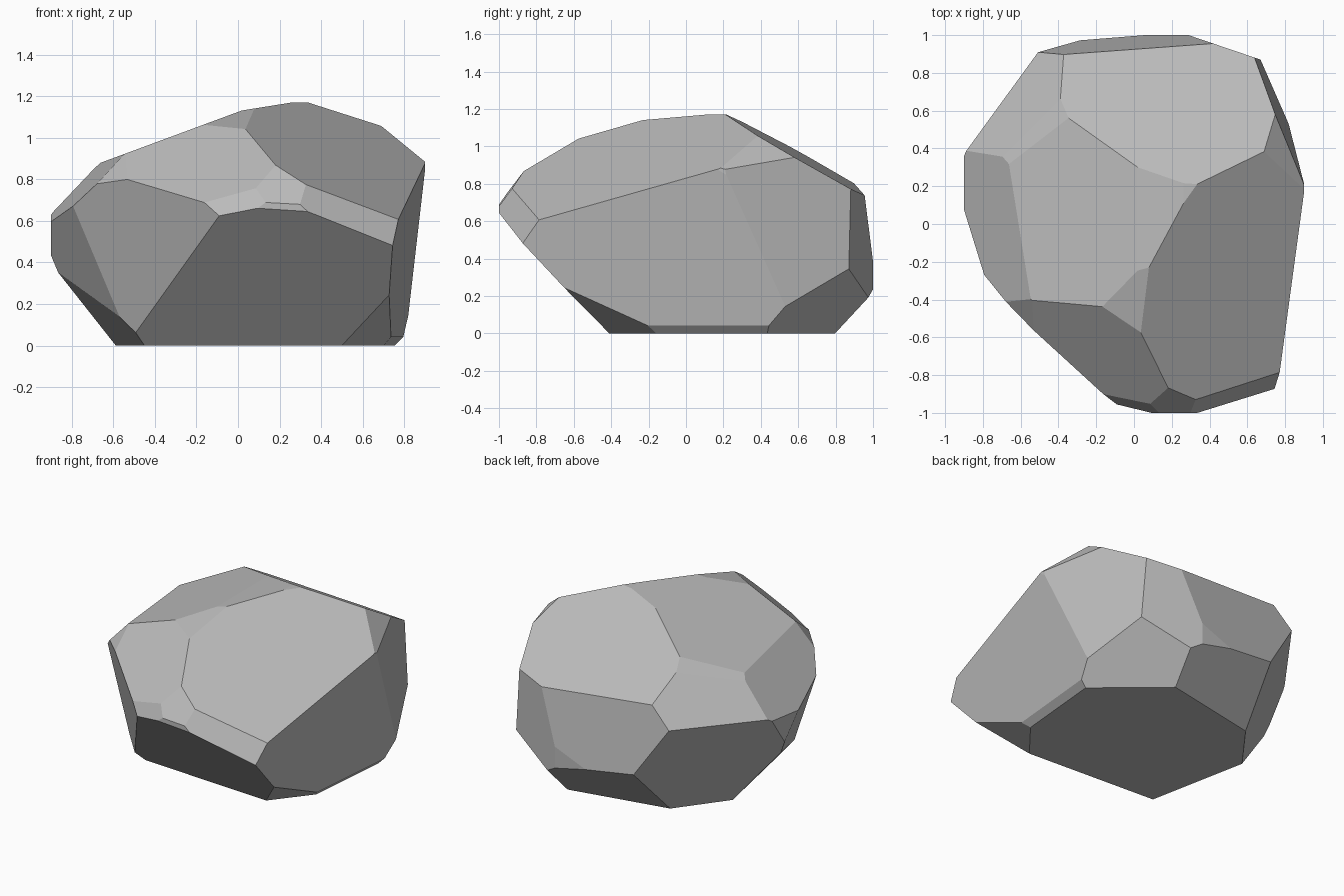
import bpy
import bmesh
from mathutils import Vector

default_cube = bpy.data.objects.get("Cube")
if default_cube:
    bpy.data.objects.remove(default_cube, do_unlink=True)

# Overall block the boulder is chiselled from
HALF_WIDTH, HALF_DEPTH, HEIGHT = 0.9, 1.0, 1.17

# Each chisel cut: outward direction, distance along it
TOP_CUTS = [
    ((0.04, 0.576, 1), 1.305),      # back slope
    ((0.49, -0.35, 1), 1.26),       # front left slope
    ((-0.37, 0, 1), 1.124),         # right slope
    ((-0.16, 0, 1), 1.128),         # crown
    ((-0.085, -0.278, 1), 1.198),   # crown front
    ((-0.443, -0.811, 1), 1.491),   # front right slope
    ((-1, -0.106, 0.93), 1.446),    # right shoulder
    ((-0.95, 0.65, 1), 1.74),       # back right shoulder
    ((-0.6, -0.5, 0.6), 1.08),      # front right chip
    ((-0.5, 0.25, 0.83), 1.14),     # back right chip
    ((0.8, 0.2, 0.75), 1.42),       # left chip
]
SIDE_CUTS = [
    ((0.542, -1, 0.579), 1.555),    # front ledge
    ((0.04, -1, 0.73), 1.508),      # front ledge middle
    ((-0.335, -1, 0.47), 1.279),    # front ledge end
    ((-0.994, -1, -0.263), 0.881),  # front right side
    ((1, -0.091, -0.156), 0.748),   # left side
    ((1, 0.4, 0.064), 1.04),        # back left side
    ((0.34, 1, 0), 1.098),          # back left corner
    ((-0.061, 1, 0.148), 1.039),    # back
    ((-1, -0.388, -0.36), 0.656),   # right side
    ((-1, 0.75, -0.525), 0.84),     # back right side
]
UNDERCUTS = [
    ((-0.06, -1, -0.93), 0.38),     # front
    ((0.58, -0.465, -1), 0.48),     # front left corner
    ((1, -0.09, -0.95), 0.715),     # left edge
    ((0.82, 0.95, -1), 1.031),      # back left
    ((-0.2, 1, -0.9), 0.73),        # back
    ((-1, -0.2, -0.86), 0.52),      # right
]


def chisel(bm, direction, distance):
    """Slice off everything beyond a plane and cap the cut."""
    normal = Vector(direction)
    point = normal * (distance / normal.length_squared)
    cut = bmesh.ops.bisect_plane(
        bm, geom=bm.verts[:] + bm.edges[:] + bm.faces[:], dist=1e-5,
        plane_co=point, plane_no=normal.normalized(), clear_outer=True)
    rim = [e for e in cut["geom_cut"]
           if isinstance(e, bmesh.types.BMEdge) and e.is_boundary]
    if rim:
        bmesh.ops.edgeloop_fill(bm, edges=rim)


# Block
bm = bmesh.new()
bmesh.ops.create_cube(bm, size=2)
for v in bm.verts:
    v.co = (v.co.x * HALF_WIDTH, v.co.y * HALF_DEPTH, (v.co.z + 1) / 2 * HEIGHT)

# Facets
for direction, distance in TOP_CUTS + SIDE_CUTS + UNDERCUTS:
    chisel(bm, direction, distance)
bmesh.ops.remove_doubles(bm, verts=bm.verts[:], dist=1e-4)
bmesh.ops.recalc_face_normals(bm, faces=bm.faces[:])

# Stone colour
stone = bpy.data.materials.new("stone_grey")
stone.use_nodes = True
grey = (0.5, 0.5, 0.5, 1)
stone.diffuse_color = grey
shader = next(n for n in stone.node_tree.nodes if n.type == "BSDF_PRINCIPLED")
shader.inputs["Base Color"].default_value = grey
shader.inputs["Roughness"].default_value = 0.9

# Boulder
mesh = bpy.data.meshes.new("boulder")
bm.to_mesh(mesh)
bm.free()
mesh.materials.append(stone)
boulder = bpy.data.objects.new("boulder", mesh)
bpy.context.collection.objects.link(boulder)
